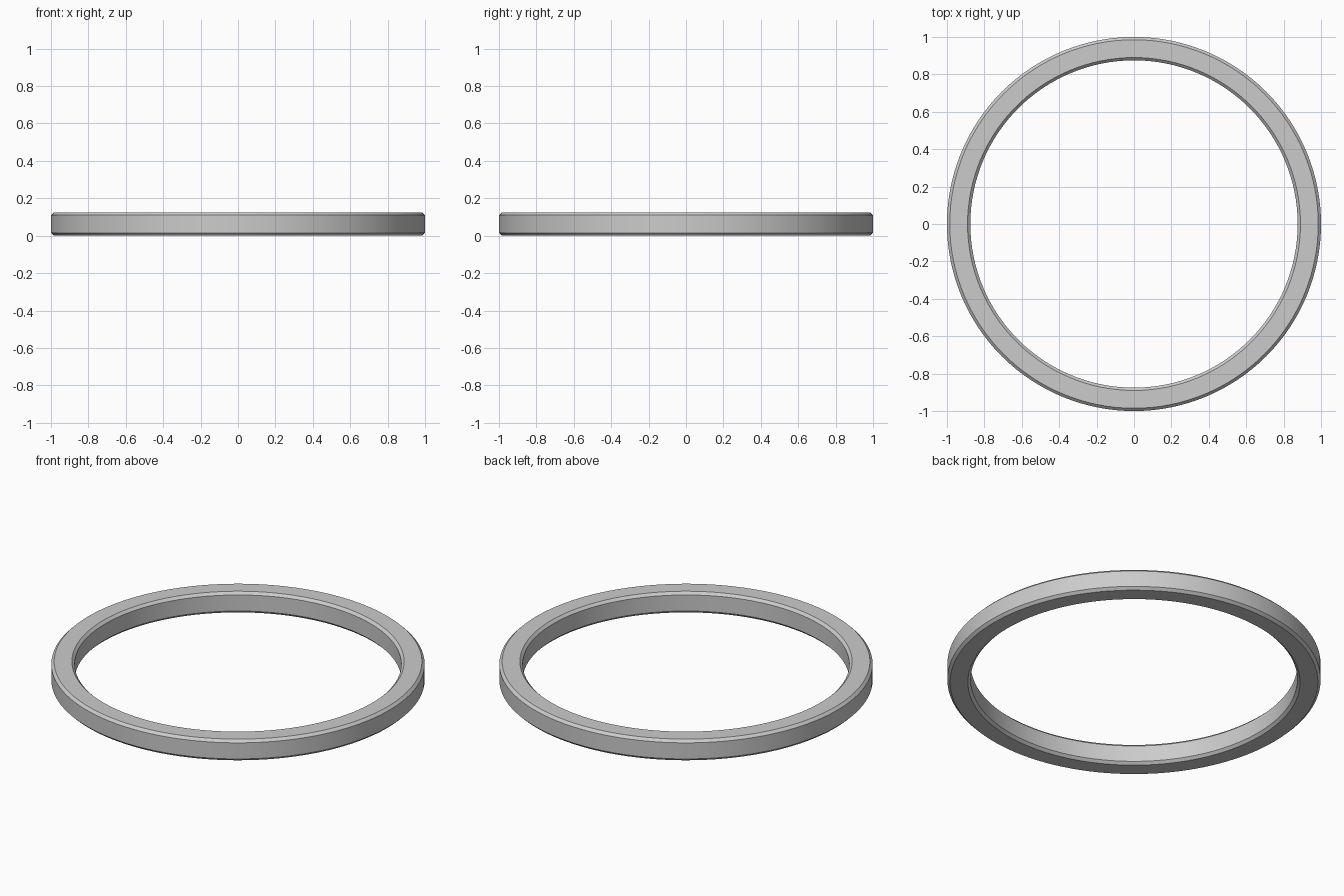
import bpy, bmesh, math

if "Cube" in bpy.data.objects:
    bpy.data.objects.remove(bpy.data.objects["Cube"])

OUTER, INNER, HEIGHT, CHAMFER = 1.0, 0.875, 0.125, 0.015
SEGMENTS = 128

# Chamfered rectangular cross-section (radius, height)
c = CHAMFER
profile = [(INNER + c, 0), (OUTER - c, 0), (OUTER, c), (OUTER, HEIGHT - c),
           (OUTER - c, HEIGHT), (INNER + c, HEIGHT), (INNER, HEIGHT - c), (INNER, c)]

# Ring: sweep the section around z
bm = bmesh.new()
verts = [bm.verts.new((r, 0, z)) for r, z in profile]
edges = [bm.edges.new((verts[i], verts[(i + 1) % len(verts)])) for i in range(len(verts))]
bmesh.ops.spin(bm, geom=verts + edges, cent=(0, 0, 0), axis=(0, 0, 1),
               angle=2 * math.pi, steps=SEGMENTS)
bmesh.ops.remove_doubles(bm, verts=bm.verts, dist=1e-4)
bmesh.ops.recalc_face_normals(bm, faces=bm.faces)

mesh = bpy.data.meshes.new("ring")
bm.to_mesh(mesh)
bm.free()
ring = bpy.data.objects.new("ring", mesh)
bpy.context.collection.objects.link(ring)

# Smooth around the circumference, crisp chamfer edges
bpy.context.view_layer.objects.active = ring
ring.select_set(True)
bpy.ops.object.shade_smooth_by_angle(angle=math.radians(30))
